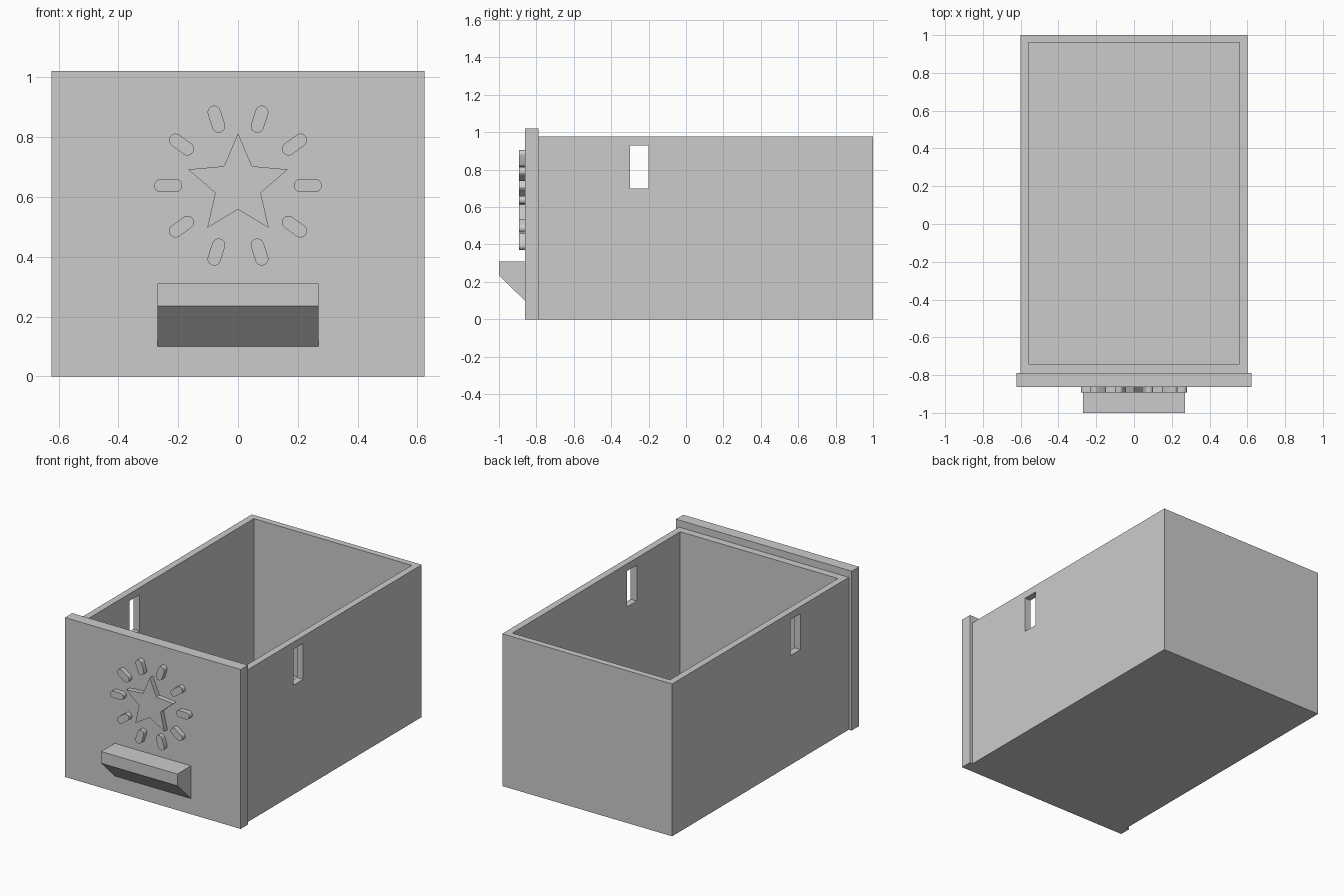
import bpy, bmesh
from math import sin, cos, pi, radians
from mathutils import Matrix, Vector

cube = bpy.data.objects.get("Cube")
if cube:
    bpy.data.objects.remove(cube, do_unlink=True)

COLOR = (0.6, 0.6, 0.6, 1)
grey = bpy.data.materials.new("plain grey")
grey.use_nodes = True
grey.diffuse_color = COLOR
grey.node_tree.nodes["Principled BSDF"].inputs["Base Color"].default_value = COLOR


def finish(name, bm):
    bmesh.ops.recalc_face_normals(bm, faces=bm.faces)
    mesh = bpy.data.meshes.new(name)
    bm.to_mesh(mesh)
    bm.free()
    mesh.materials.append(grey)
    obj = bpy.data.objects.new(name, mesh)
    bpy.context.collection.objects.link(obj)
    return obj


def box(name, low, high):
    low, high = Vector(low), Vector(high)
    bm = bmesh.new()
    bmesh.ops.create_cube(bm, size=1, matrix=Matrix.Translation((low + high) / 2)
                          @ Matrix.Diagonal((high - low).to_4d()))
    return finish(name, bm)


def prism(name, profile, offset):
    """Extrude a closed outline of 3D points along the offset."""
    bm = bmesh.new()
    face = bm.faces.new([bm.verts.new(p) for p in profile])
    out = bmesh.ops.extrude_face_region(bm, geom=[face], use_keep_orig=True)
    moved = [v for v in out["geom"] if isinstance(v, bmesh.types.BMVert)]
    bmesh.ops.translate(bm, verts=moved, vec=offset)
    return finish(name, bm)


def activate(obj):
    bpy.ops.object.select_all(action="DESELECT")
    obj.select_set(True)
    bpy.context.view_layer.objects.active = obj


def cut(target, cutter):
    mod = target.modifiers.new("cut", "BOOLEAN")
    mod.operation = "DIFFERENCE"
    mod.solver = "EXACT"
    mod.object = cutter
    cutter.hide_render = True
    activate(target)
    bpy.ops.object.modifier_apply(modifier=mod.name)
    bpy.data.objects.remove(cutter, do_unlink=True)


PANEL_BACK, PANEL_FRONT, RELIEF = -0.788, -0.862, -0.893

# Open drawer box with a slot through both side walls
drawer = box("drawer_box", (-0.602, PANEL_BACK, 0), (0.602, 1, 0.976))
cut(drawer, box("cavity_cutter", (-0.559, -0.74, 0.045), (0.559, 0.96, 1.2)))
cut(drawer, box("slot_cutter", (-0.8, -0.3, 0.7), (0.8, -0.2, 0.93)))

# Front panel, slightly larger than the box
box("front_panel", (-0.623, PANEL_FRONT, 0), (0.623, PANEL_BACK, 1.021))

# Pull handle with sloped underside
side = [(PANEL_FRONT, 0.1), (-1, 0.235), (-1, 0.31), (PANEL_FRONT, 0.31)]
prism("pull_handle", [(-0.27, y, z) for y, z in side], (0.54, 0, 0))

# Raised star
CENTER_Z = 0.638
DEPTH = (0, PANEL_FRONT - RELIEF, 0)
star = []
for i in range(10):
    r = 0.08 if i % 2 else 0.175
    a = pi / 2 + i * pi / 5
    star.append((r * cos(a), RELIEF, CENTER_Z + r * sin(a)))
prism("star", star, DEPTH)

# Ring of raised rounded rays
HALF_WIDTH, NEAR, FAR = 0.022, 0.209, 0.258
STEPS = 12
pill = []
for end, start in ((FAR, -pi / 2), (NEAR, pi / 2)):
    for k in range(STEPS + 1):
        a = start + pi * k / STEPS
        pill.append((end + HALF_WIDTH * cos(a), HALF_WIDTH * sin(a)))
for i in range(10):
    c, s = cos(i * pi / 5), sin(i * pi / 5)
    outline = [(u * c - v * s, RELIEF, CENTER_Z + u * s + v * c) for u, v in pill]
    ray = prism(f"ray_{i + 1}", outline, DEPTH)
    activate(ray)
    bpy.ops.object.shade_smooth_by_angle(angle=radians(30))
